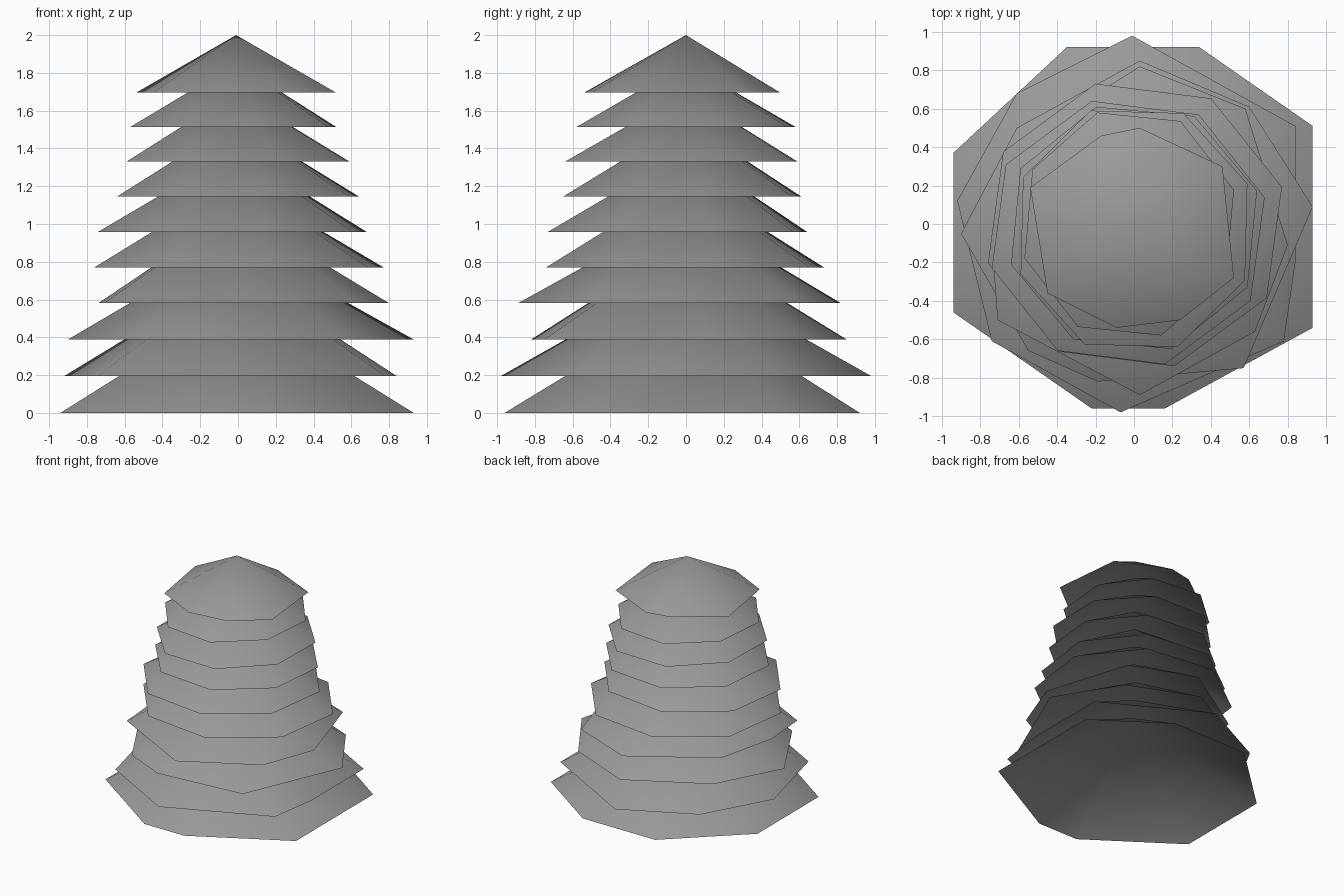
import bpy
import math

default_cube = bpy.data.objects.get("Cube")
if default_cube:
    bpy.data.objects.remove(default_cube, do_unlink=True)

grey = bpy.data.materials.new("foliage_grey")
grey.use_nodes = True
colour = (0.32, 0.32, 0.32, 1)
grey.diffuse_color = colour
grey.node_tree.nodes["Principled BSDF"].inputs["Base Color"].default_value = colour


def octagon(phase, left, right, front, back):
    """Eight corners starting at a phase angle, stretched to a bounding box."""
    angles = [math.radians(phase + 45 * i) for i in range(8)]
    xs = [math.cos(a) for a in angles]
    ys = [math.sin(a) for a in angles]

    def fit(values, low, high):
        span = max(values) - min(values)
        return [low + (v - min(values)) / span * (high - low) for v in values]

    return list(zip(fit(xs, left, right), fit(ys, front, back)))


def add_tier(name, corners, base, height):
    """Open, hollow cone: a fan of triangles from a ragged rim up to the tip."""
    rim = [(x, y, base) for x, y in corners]
    count = len(rim)
    mesh = bpy.data.meshes.new(name)
    faces = [(i, (i + 1) % count, count) for i in range(count)]
    mesh.from_pydata(rim + [(-0.01, 0, base + height)], [], faces)
    mesh.materials.append(grey)
    for polygon in mesh.polygons:
        polygon.use_smooth = True
    tier = bpy.data.objects.new(name, mesh)
    bpy.context.collection.objects.link(tier)
    return tier


# Rims from the widest branch tier at the ground to the top one
rims = [
    [(0.93, -0.54), (0.93, 0.51), (0.34, 0.92), (-0.35, 0.92),
     (-0.94, 0.37), (-0.94, -0.46), (-0.22, -0.96), (0.16, -0.96)],
    [(0.78, -0.61), (0.84, -0.2), (0.84, 0.51), (-0.01, 0.98),
     (-0.61, 0.68), (-0.92, 0.12), (-0.74, -0.61), (-0.07, -0.98)],
    [(0.57, -0.75), (0.93, 0.09), (0.6, 0.61), (0.03, 0.85),
     (-0.61, 0.5), (-0.9, -0.05), (-0.55, -0.66), (-0.19, -0.82)],
    [(0.63, -0.56), (0.8, -0.11), (0.58, 0.6), (0.03, 0.82),
     (-0.62, 0.41), (-0.74, -0.1), (-0.71, -0.5), (0.03, -0.89)],
    octagon(15, -0.76, 0.77, -0.74, 0.73),
    octagon(15, -0.74, 0.68, -0.73, 0.64),
    octagon(17, -0.64, 0.64, -0.65, 0.61),
    octagon(21, -0.59, 0.59, -0.64, 0.59),
    octagon(17, -0.57, 0.52, -0.58, 0.58),
    [(0.52, -0.28), (0.46, 0.3), (0.03, 0.5), (-0.17, 0.46),
     (-0.54, 0.19), (-0.45, -0.36), (-0.09, -0.54), (0.24, -0.5)],
]

# Stacked branch tiers, each a little lower in height than the one beneath
top = len(rims) - 1
for level, corners in enumerate(rims):
    t = level / top
    base = 1.695 * t + 0.07 * t * (1 - t)
    height = 0.585 + (0.305 - 0.585) * t
    add_tier(f"branch_tier_{level + 1}", corners, base, height)
